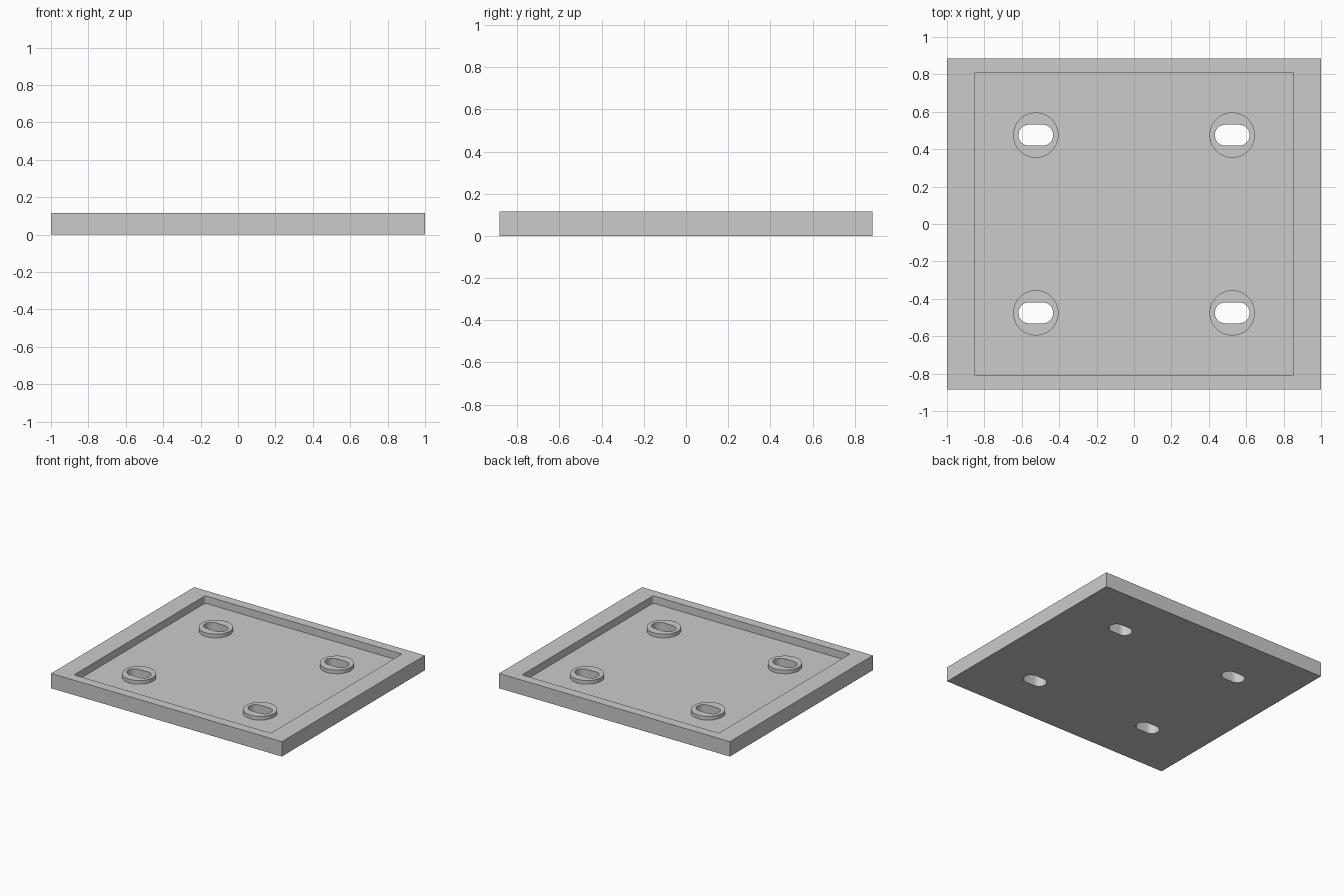
import bpy
import bmesh
import math

HALF_X, HALF_Y, HEIGHT = 1.0, 0.885, 0.116
POCKET_X, POCKET_Y, POCKET_R = 0.853, 0.811, 0.01
FLOOR, BOSS_TOP = 0.058, 0.087
BOSS_X, BOSS_Y, BOSS_R = 0.525, 0.475, 0.121
SLOT_HALF, SLOT_R = 0.093, 0.056

if "Cube" in bpy.data.objects:
    bpy.data.objects.remove(bpy.data.objects["Cube"])

grey = bpy.data.materials.new("plain grey")
grey.use_nodes = True
colour = (0.6, 0.6, 0.6, 1)
grey.diffuse_color = colour
grey.node_tree.nodes["Principled BSDF"].inputs["Base Color"].default_value = colour


def rounded(half_x, half_y, r, steps):
    """Outline of a rectangle with rounded corners, counter-clockwise."""
    points = []
    for k, (sx, sy) in enumerate([(1, 1), (-1, 1), (-1, -1), (1, -1)]):
        for i in range(steps + 1):
            a = (k + i / steps) * math.pi / 2
            p = (sx * (half_x - r) + r * math.cos(a), sy * (half_y - r) + r * math.sin(a))
            if not points or math.dist(p, points[-1]) > 1e-5:
                points.append(p)
    if math.dist(points[0], points[-1]) < 1e-5:
        points.pop()
    return points


def prism(name, outline, z0, z1, centres=((0, 0),)):
    """Extrude the outline from z0 to z1 at every centre."""
    bm = bmesh.new()
    for cx, cy in centres:
        face = bm.faces.new([bm.verts.new((x + cx, y + cy, z0)) for x, y in outline])
        top = bmesh.ops.extrude_face_region(bm, geom=[face], use_keep_orig=True)["geom"]
        for v in top:
            if isinstance(v, bmesh.types.BMVert):
                v.co.z = z1
    bmesh.ops.recalc_face_normals(bm, faces=bm.faces)
    mesh = bpy.data.meshes.new(name)
    bm.to_mesh(mesh)
    bm.free()
    mesh.materials.append(grey)
    obj = bpy.data.objects.new(name, mesh)
    bpy.context.collection.objects.link(obj)
    return obj


def combine(target, tool, operation):
    """Apply a boolean and discard the tool."""
    mod = target.modifiers.new(operation, "BOOLEAN")
    mod.operation, mod.object, mod.solver = operation, tool, "EXACT"
    bpy.context.view_layer.objects.active = target
    bpy.ops.object.modifier_apply(modifier=mod.name)
    bpy.data.objects.remove(tool)


mounts = [(sx * BOSS_X, sy * BOSS_Y) for sx in (-1, 1) for sy in (-1, 1)]

# Plate with a shallow rectangular pocket
corners = [(HALF_X, HALF_Y), (-HALF_X, HALF_Y), (-HALF_X, -HALF_Y), (HALF_X, -HALF_Y)]
plate = prism("mounting_plate", corners, 0, HEIGHT)
combine(plate, prism("pocket_cutter", rounded(POCKET_X, POCKET_Y, POCKET_R, 4), FLOOR, 1), "DIFFERENCE")

# Round bosses standing on the pocket floor
circle = rounded(BOSS_R, BOSS_R, BOSS_R, 16)
combine(plate, prism("bosses", circle, FLOOR / 2, BOSS_TOP, mounts), "UNION")

# Slots through the bosses and the plate
slot = rounded(SLOT_HALF, SLOT_R, SLOT_R, 12)
combine(plate, prism("slot_cutter", slot, -1, 1, mounts), "DIFFERENCE")

bpy.ops.object.select_all(action="DESELECT")
plate.select_set(True)
bpy.context.view_layer.objects.active = plate
bpy.ops.object.shade_smooth_by_angle(angle=math.radians(30))
